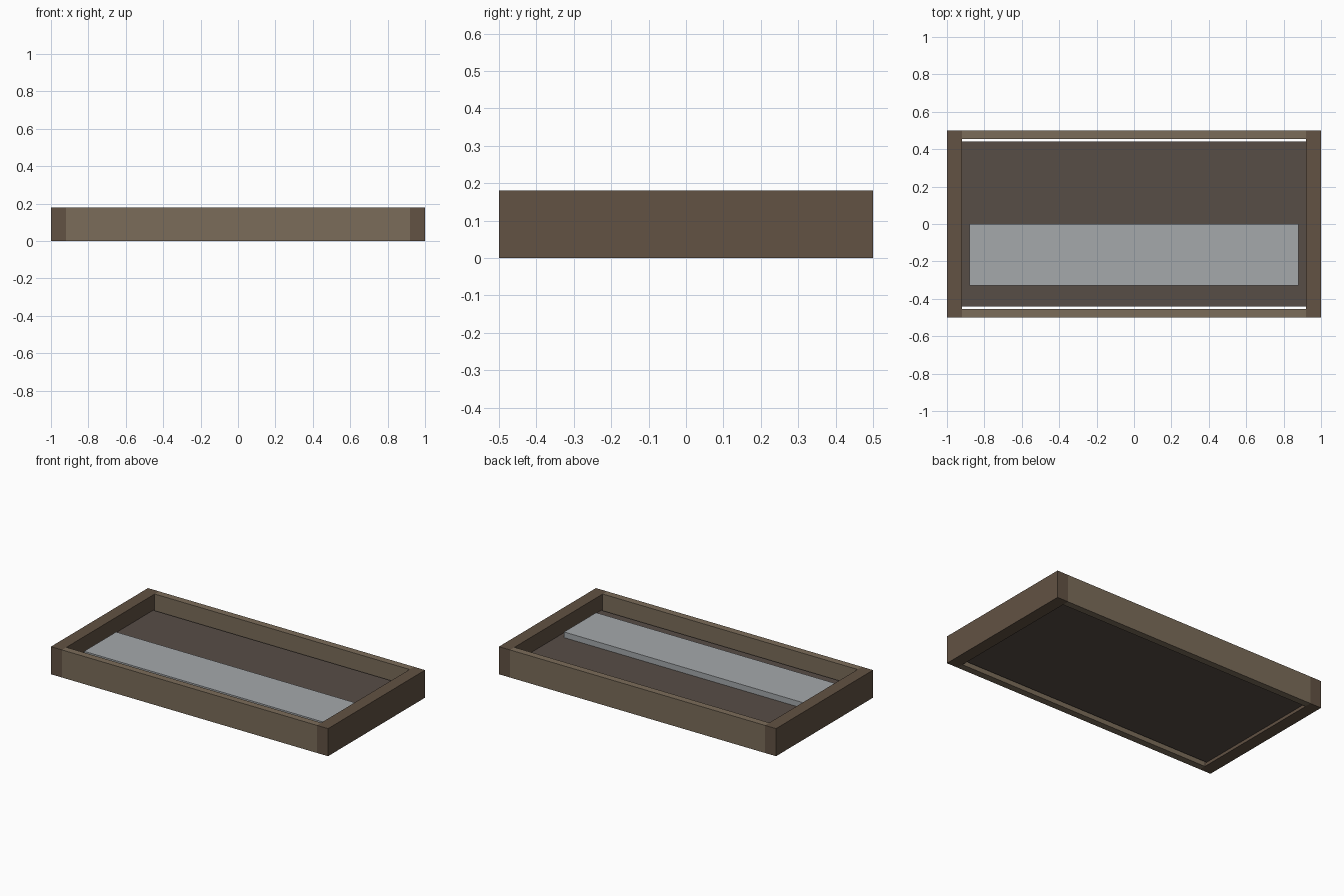
import bpy

if "Cube" in bpy.data.objects:
    bpy.data.objects.remove(bpy.data.objects["Cube"])


def material(name, rgb):
    # display colour given as sRGB 0-255, stored linear
    m = bpy.data.materials.new(name)
    m.diffuse_color = [(c / 255) ** 2.2 for c in rgb] + [1]
    m.use_nodes = True
    m.node_tree.nodes["Principled BSDF"].inputs["Base Color"].default_value = m.diffuse_color
    return m


def box(name, x, y, z, mat):
    # axis-aligned box from (min, max) ranges
    ranges = (x, y, z)
    bpy.ops.mesh.primitive_cube_add(size=1, location=[(a + b) / 2 for a, b in ranges])
    ob = bpy.context.object
    ob.name = name
    ob.scale = [b - a for a, b in ranges]
    bpy.ops.object.transform_apply(location=False, rotation=False, scale=True)
    ob.data.materials.append(mat)
    return ob


light_wood = material("light_wood", (122, 108, 90))
dark_wood = material("dark_wood", (98, 83, 69))
base_brown = material("base_brown", (88, 78, 72))
panel_grey = material("panel_grey", (163, 167, 170))

HEIGHT = (0, 0.18)

# end walls run the full depth
box("left_wall", (-1, -0.92), (-0.5, 0.5), HEIGHT, dark_wood)
box("right_wall", (0.92, 1), (-0.5, 0.5), HEIGHT, dark_wood)

# long walls fit between the end walls
box("front_wall", (-0.92, 0.92), (-0.5, -0.455), HEIGHT, light_wood)
box("back_wall", (-0.92, 0.92), (0.455, 0.5), HEIGHT, light_wood)

# raised floor, with a narrow gap along the long walls
box("floor", (-0.92, 0.92), (-0.44, 0.44), (0.02, 0.08), base_brown)

# pale slab resting on the floor
box("slab", (-0.88, 0.88), (-0.33, 0), (0.08, 0.117), panel_grey)
